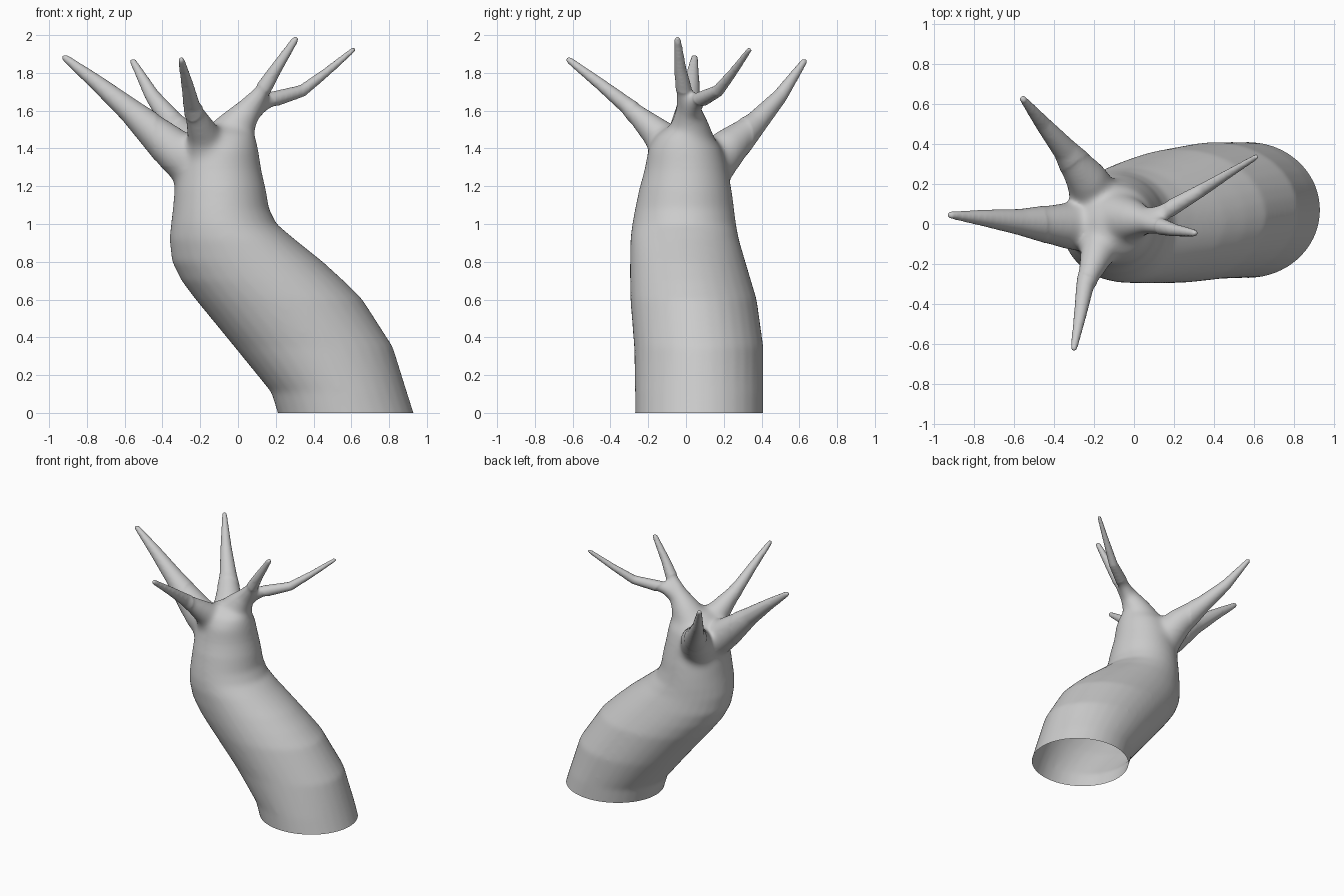
import bpy, bmesh, math
from mathutils import Vector

if "Cube" in bpy.data.objects:
    bpy.data.objects.remove(bpy.data.objects["Cube"])

bm = bmesh.new()
SIDES = 32


def loft(rings):
    """Closed tube through a list of (centre, axis_u, axis_v) ellipses."""
    loops = []
    for c, u, v in rings:
        loops.append([bm.verts.new(c + u * math.cos(t) + v * math.sin(t))
                      for t in (2 * math.pi * i / SIDES for i in range(SIDES))])
    for a, b in zip(loops, loops[1:]):
        for i in range(SIDES):
            j = (i + 1) % SIDES
            bm.faces.new((a[i], a[j], b[j], b[i]))
    bm.faces.new(loops[0][::-1])
    bm.faces.new(loops[-1])


def branch(points):
    """Round tapering limb through (x, y, z, radius), with a rounded tip."""
    pts = [(Vector(p[:3]), p[3]) for p in points]
    rings = []
    for i, (c, r) in enumerate(pts):
        d = (pts[min(i + 1, len(pts) - 1)][0] - pts[max(i - 1, 0)][0]).normalized()
        u = d.cross(Vector((0.3, -0.8, 0.1))).normalized()
        v = d.cross(u)
        rings.append((c, u * r, v * r))
    c, r = pts[-1]
    for f, s in ((0.6, 0.8), (1.0, 0.35)):
        rings.append((c + d * r * f, u * r * s, v * r * s))
    loft(rings)


# Trunk: z, x min, x max, y min, y max
trunk = [(-0.15, 0.25, 0.98, -0.27, 0.41), (0, 0.21, 0.93, -0.27, 0.41),
         (0.11, 0.175, 0.895, -0.27, 0.41), (0.35, -0.02, 0.82, -0.275, 0.41),
         (0.6, -0.225, 0.66, -0.295, 0.375), (0.7, -0.30, 0.56, -0.297, 0.345),
         (0.8, -0.35, 0.45, -0.297, 0.315), (0.92, -0.363, 0.30, -0.295, 0.28),
         (1.0, -0.355, 0.205, -0.285, 0.265), (1.08, -0.345, 0.165, -0.27, 0.255),
         (1.2, -0.335, 0.145, -0.245, 0.24), (1.3, -0.32, 0.122, -0.218, 0.22),
         (1.4, -0.28, 0.108, -0.2, 0.19), (1.47, -0.25, 0.09, -0.16, 0.14),
         (1.52, -0.18, 0.03, -0.09, 0.08)]
loft([(Vector(((x0 + x1) / 2, (y0 + y1) / 2, z)),
       Vector(((x1 - x0) / 2, 0, 0)), Vector((0, (y1 - y0) / 2, 0)))
      for z, x0, x1, y0, y1 in trunk])

# Left, back, front, right and side limbs
branch([(-0.10, 0, 1.2, .15), (-0.33, -0.01, 1.385, .118), (-0.57, 0.01, 1.6, .066),
        (-0.75, .03, 1.75, .042), (-0.915, .045, 1.88, .02)])
branch([(-0.17, 0.08, 1.25, .14), (-0.24, 0.23, 1.41, .105), (-0.345, 0.37, 1.535, .062),
        (-0.455, 0.5, 1.68, .04), (-0.555, 0.625, 1.86, .019)])
branch([(-0.15, -0.02, 1.3, .15), (-0.18, -0.14, 1.47, .09), (-0.245, -0.31, 1.625, .045),
        (-0.27, -0.46, 1.745, .032), (-0.30, -0.62, 1.868, .019)])
branch([(-0.08, 0.02, 1.4, .15), (0, 0.02, 1.53, .1), (0.065, 0.01, 1.62, .064),
        (0.125, -0.01, 1.7, .045), (0.2, -0.03, 1.82, .033), (0.302, -0.045, 1.975, .02)])
branch([(0.06, 0.02, 1.59, .06), (0.15, 0.06, 1.65, .045), (0.34, 0.17, 1.705, .033),
        (0.47, 0.25, 1.805, .024), (0.61, 0.335, 1.922, .016)])

mesh = bpy.data.meshes.new("tree_trunk")
bm.to_mesh(mesh)
bm.free()
tree = bpy.data.objects.new("tree_trunk", mesh)
bpy.context.collection.objects.link(tree)

# Fuse trunk and limbs into one skin
mod = tree.modifiers.new("fuse", 'REMESH')
mod.mode = 'VOXEL'
mod.voxel_size = 0.01
dg = bpy.context.evaluated_depsgraph_get()
fused = bpy.data.meshes.new_from_object(tree.evaluated_get(dg))
tree.modifiers.clear()
tree.data = fused

# Soften all over, and more strongly around the crown; cut the base open
bm = bmesh.new()
bm.from_mesh(fused)
axis = Vector((-0.1, 0.02, 1.45))
crown = [v for v in bm.verts if (v.co - axis).length < 0.36]
body = [v for v in bm.verts if v.co.z < 1.3]
for verts, n in ((bm.verts[:], 5), (crown, 35), (body, 15)):
    for _ in range(n):
        bmesh.ops.smooth_vert(bm, verts=verts, factor=0.5,
                              use_axis_x=True, use_axis_y=True, use_axis_z=True)
bmesh.ops.bisect_plane(bm, geom=bm.verts[:] + bm.edges[:] + bm.faces[:],
                       plane_co=(0, 0, 0), plane_no=(0, 0, 1), clear_inner=True)
bmesh.ops.recalc_face_normals(bm, faces=bm.faces[:])
for f in bm.faces:
    f.smooth = True
bm.to_mesh(fused)
bm.free()
